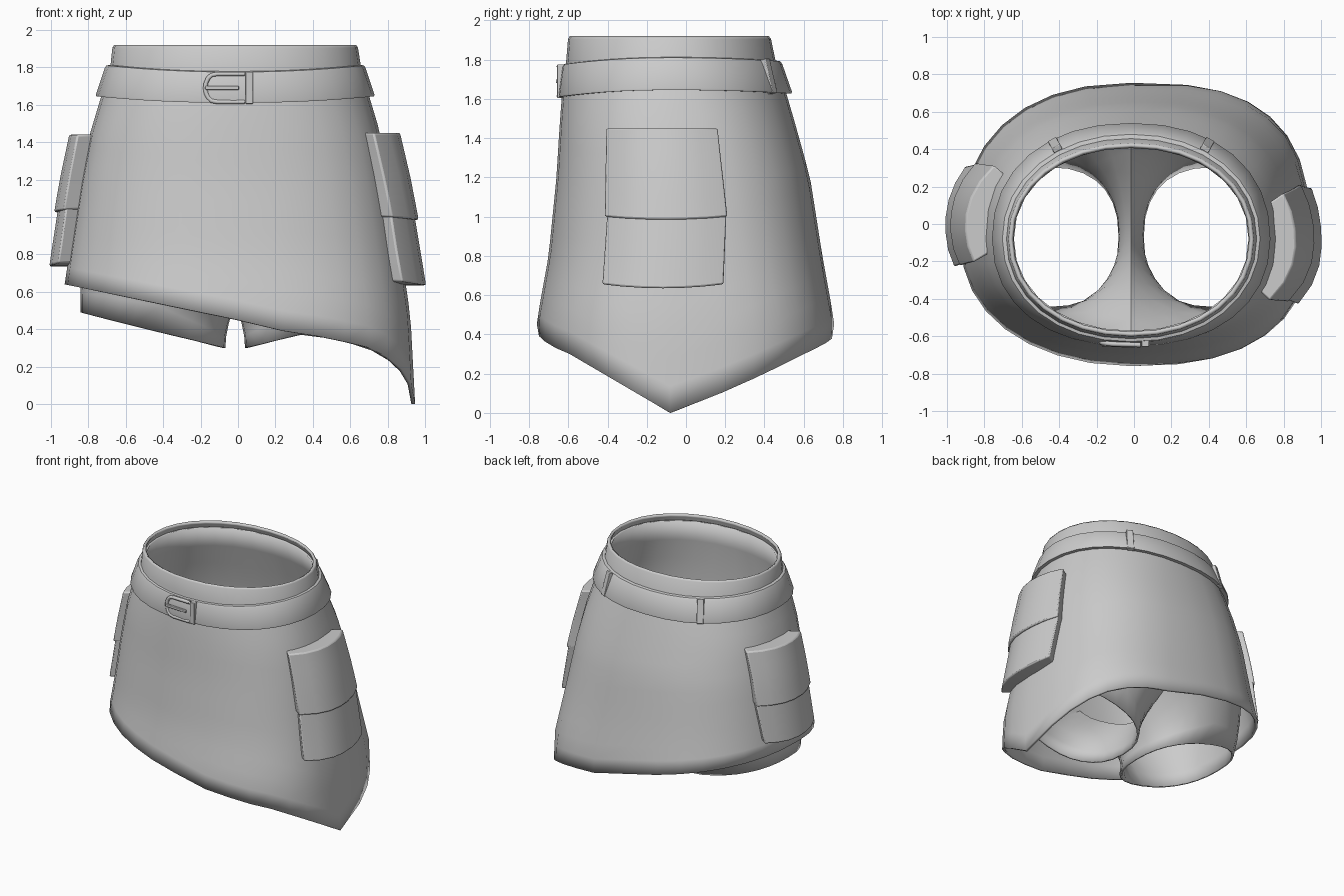
import bpy, bmesh, math
from mathutils import Vector

if "Cube" in bpy.data.objects:
    bpy.data.objects.remove(bpy.data.objects["Cube"])

CX, CY, N = -0.015, -0.08, 32
# body profile: z, side radius, front radius, back radius, squareness
PROFILE = [(0.00, .962, .68, .835, 2.5), (0.47, .937, .68, .835, 2.5),
           (0.80, .888, .62, .775, 2.4), (1.20, .825, .58, .712, 2.35),
           (1.45, .775, .565, .643, 2.3), (1.65, .715, .55, .585, 2.2),
           (1.80, .668, .53, .535, 2.1), (1.92, .655, .52, .51, 2.1)]

cloth = bpy.data.materials.new("grey cloth")
cloth.diffuse_color = (0.6, 0.6, 0.6, 1)
cloth.use_nodes = True
cloth.node_tree.nodes["Principled BSDF"].inputs["Base Color"].default_value = cloth.diffuse_color


def radii(z, right, back):
    """Side radius, depth radius and squareness in one quarter of the body."""
    z = min(max(z, 0), 1.92)
    for a, b in zip(PROFILE, PROFILE[1:]):
        if z <= b[0]:
            t = (z - a[0]) / (b[0] - a[0])
            rx, rf, rb, n = [p + (q - p) * t for p, q in zip(a[1:], b[1:])]
            k = min(max((1.6 - z) / 1.1, 0), 1)
            n += k * ((0.35 if right else -0.05) if back else (0.0 if right else -0.25))
            return rx, (rb if back else rf), n


def power(v, e):
    return math.copysign(abs(v) ** e, v)


def surf(a, z, off=0.0):
    """Point on the body at angle a (0 = +x) and height z."""
    c, s = math.cos(a), math.sin(a)
    rx, ry, n = radii(z, c > 0, s > 0)
    return Vector((CX + (rx + off) * power(c, 2 / n),
                   CY + (ry + off) * power(s, 2 / n), z))


def side_x(y, z, side):
    """Distance of the body side from the middle at depth y."""
    rx, ry, n = radii(z, side > 0, y > CY)
    return rx * (1 - min(abs(y - CY) / ry, 1) ** n) ** (1 / n)


def finish(name, bm, thick=0, offset=-1, bevel=0):
    bmesh.ops.remove_doubles(bm, verts=bm.verts, dist=1e-4)
    bmesh.ops.recalc_face_normals(bm, faces=bm.faces)
    me = bpy.data.meshes.new(name)
    bm.to_mesh(me)
    bm.free()
    ob = bpy.data.objects.new(name, me)
    bpy.context.collection.objects.link(ob)
    me.materials.append(cloth)
    if thick:
        m = ob.modifiers.new("thickness", 'SOLIDIFY')
        m.thickness, m.offset = thick, offset
    if bevel:
        m = ob.modifiers.new("bevel", 'BEVEL')
        m.width, m.segments = bevel, 2
    bpy.ops.object.select_all(action='DESELECT')
    ob.select_set(True)
    bpy.context.view_layer.objects.active = ob
    bpy.ops.object.shade_smooth_by_angle(angle=math.radians(35))
    return ob


def loft(bm, rows, wrap=True, wrap_rows=False):
    vs = [[bm.verts.new(p) for p in r] for r in rows]
    pairs = list(zip(vs, vs[1:])) + ([(vs[-1], vs[0])] if wrap_rows else [])
    for r, s in pairs:
        k = len(r)
        for i in range(k if wrap else k - 1):
            j = (i + 1) % k
            bm.faces.new((r[i], r[j], s[j], s[i]))


def box(name, center, size, angle=0, tilt=0, bevel=0.004):
    bm = bmesh.new()
    bmesh.ops.create_cube(bm, size=1)
    for v in bm.verts:
        v.co = Vector(c * s for c, s in zip(v.co, size))
    ob = finish(name, bm, bevel=bevel)
    ob.location = center
    ob.rotation_euler = (tilt, 0, angle)
    return ob


ANGLES = [2 * math.pi * i / N for i in range(N)]


# skirt with a slanted hem that drops to a point on the right
def hem(a):
    z = 0.4
    for _ in range(15):
        p = surf(a, z)
        z = 0.45 - 0.205 * p.x
        if p.x > 0:
            d = abs(p.y - CY)
            z = min(z, 0.585 * d if p.y < CY else 0.36 * d + 0.12 * d * d)
    return z


hems = [hem(a) for a in ANGLES]
bm = bmesh.new()
ROWS = 14
loft(bm, [[surf(a, h + (1.905 - h) * k / ROWS) for a, h in zip(ANGLES, hems)]
          for k in range(ROWS + 1)] + [[surf(a, 1.92, -0.008) for a in ANGLES]])
finish("skirt", bm, thick=0.02)


# belt: closed cross-section that sits lower at the front and back
def belt_z(a, z):
    s = math.sin(a)
    return z - (0.035 if s < 0 else 0.018) * s * s


bm = bmesh.new()
section = [(1.645, -0.01), (1.645, 0.026), (1.655, 0.031), (1.795, 0.028),
           (1.81, 0.022), (1.815, -0.01)]
loft(bm, [[surf(a, belt_z(a, z), o * (1 - 0.3 * max(0, -math.sin(a)))) for a in ANGLES]
          for z, o in section], wrap_rows=True)
finish("belt", bm)

# belt loops at the back
for side in (-1, 1):
    a = math.pi / 2 - side * 0.57
    box("belt_loop", surf(a, 1.715, 0.026), (0.05, 0.03, 0.18), -side * 0.5, 0.25)

# buckle: rounded frame, prong and keeper
BY = -0.647
pts = [(0.035, 1.765), (-0.11, 1.765)]
pts += [(-0.12 - 0.055 * math.sin(t), 1.69 + 0.075 * math.cos(t))
        for t in [math.pi * k / 8 for k in range(1, 8)]]
pts += [(-0.11, 1.615), (0.035, 1.615)]
cu = bpy.data.curves.new("buckle_frame", 'CURVE')
cu.dimensions = '3D'
cu.bevel_depth, cu.bevel_resolution = 0.013, 1
sp = cu.splines.new('POLY')
sp.points.add(len(pts) - 1)
for q, (x, z) in zip(sp.points, pts):
    q.co = (x, BY + 0.4 * x * x, z, 1)
cu.materials.append(cloth)
frame = bpy.data.objects.new("buckle_frame", cu)
bpy.context.collection.objects.link(frame)
bpy.ops.object.select_all(action='DESELECT')
frame.select_set(True)
bpy.context.view_layer.objects.active = frame
bpy.ops.object.convert(target='MESH')
box("buckle_prong", (-0.085, BY - 0.002, 1.69), (0.18, 0.018, 0.02), -0.05)
box("belt_keeper", (0.06, BY + 0.008, 1.69), (0.04, 0.035, 0.17))


# pouches: slabs wrapped around the sides of the skirt
def slab(name, side, top, bottom, t_top, t_bottom, sag):
    """top and bottom are (z, front y, back y)."""
    bm = bmesh.new()
    cols, rows = 6, 4
    front, back = [], []
    for r in range(rows + 1):
        f = r / rows
        z, y0, y1 = (p + (q - p) * f for p, q in zip(top, bottom))
        t = t_top + (t_bottom - t_top) * f
        fr, bk = [], []
        for c in range(cols + 1):
            u = c / cols
            y = y0 + (y1 - y0) * u
            yb = y + (0.5 - u) * 0.10
            zz = z - sag * f * 4 * u * (1 - u)
            thin = 1 - 0.32 * (2 * u - 1) ** 2
            fr.append((CX + side * (side_x(y, zz, side) + t * thin), y, zz))
            bk.append((CX + side * (side_x(yb, zz, side) - 0.015), yb, zz))
        front.append(fr)
        back.append(bk)
    loft(bm, front, wrap=False)
    loft(bm, back, wrap=False)
    for e in (0, -1):
        loft(bm, [front[e], back[e]], wrap=False)
        loft(bm, [[r[e] for r in front], [r[e] for r in back]], wrap=False)
    finish(name, bm, bevel=0.01)


slab("right_pouch_body", 1, (1.02, -.405, .21), (.655, -.43, .195), .103, .108, .02)
slab("right_pouch_flap", 1, (1.45, -.41, .165), (1.00, -.418, .215), .107, .122, .015)
slab("left_pouch_body", -1, (1.06, -.215, .325), (.755, -.23, .31), .102, .1, .02)
slab("left_pouch_flap", -1, (1.44, -.205, .315), (1.04, -.225, .33), .115, .12, .015)

# inner shorts: waist arcs, then one closed tube for each leg
K, START = 14, 0.92
ARC = [-math.pi / 2 + math.pi * i / K for i in range(K + 1)]
bm = bmesh.new()
for side in (1, -1):
    def flip(p):
        return (CX + side * (p[0] - CX), p[1], p[2])

    arcs = []
    for i in range(7):
        z = 1.87 + (START - 1.87) * i / 6
        off = -0.026 - 0.035 * (i / 6) ** 2
        arcs.append([surf(math.pi - a if side < 0 else a, z, off) for a in ARC])
        for p in arcs[-1]:
            p.x = CX + abs(p.x - CX)
    for r in arcs:
        for e in (0, -1):
            r[e].x = CX
    loft(bm, [[flip(p) for p in r] for r in arcs], wrap=False)
    # crotch seam from back to front
    yb, yf = arcs[-1][-1].y, arcs[-1][0].y
    seam = []
    for i in range(1, K):
        u = i / K
        seam.append(Vector((CX, yb + (yf - yb) * (u + 0.05 * math.sin(2 * math.pi * u)),
                            START - 0.36 * math.sin(math.pi * u) ** 0.8)))
    upper = arcs[-1] + seam
    # leg opening
    lower = []
    for i in range(2 * K):
        a = -math.pi / 2 + math.pi * i / K
        x = 0.44 + 0.38 * power(math.cos(a), 0.85)
        lower.append(Vector((CX + x, -0.07 + 0.38 * power(math.sin(a), 0.85),
                             0.30 + 0.25 * (x - 0.06))))
    rings = []
    for s in (0, .25, .5, .75, 1):
        ring = []
        for p, q in zip(upper, lower):
            v = p.lerp(q, s)
            v.x = p.x + (q.x - p.x) * math.sin(s * math.pi / 2)
            ring.append(flip(v))
        rings.append(ring)
    loft(bm, rings)
finish("inner_shorts", bm, thick=0.015, offset=0)
